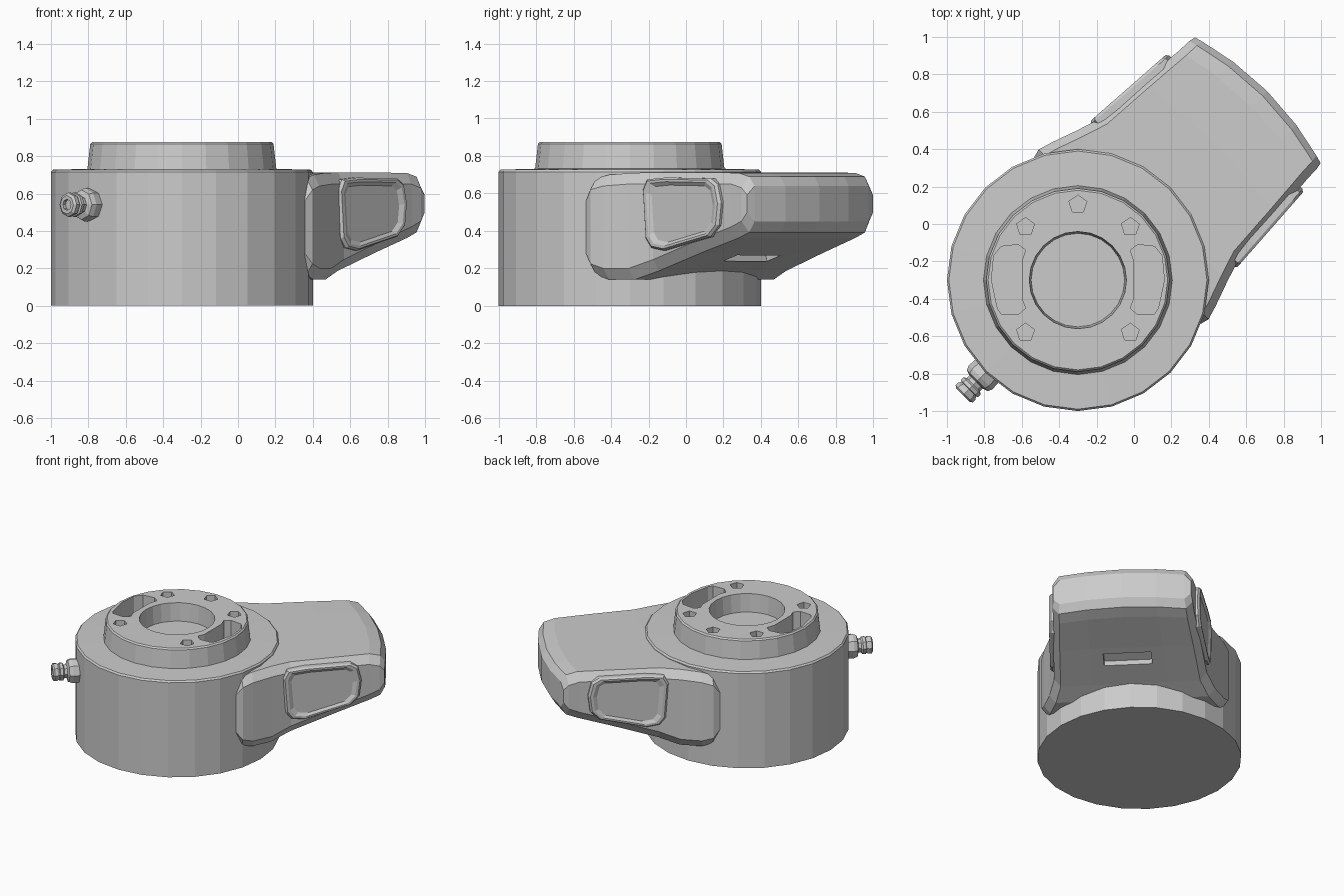
import bpy, bmesh, math
from mathutils import Matrix, Vector

if "Cube" in bpy.data.objects:
    bpy.data.objects.remove(bpy.data.objects["Cube"])

BODY = Matrix.Translation((-0.3, -0.3, 0))          # axis of the round body
ARM = BODY @ Matrix.Rotation(math.radians(45), 4, 'Z')  # x runs out along the arm


def finish(name, bm, matrix, hidden=False):
    bmesh.ops.recalc_face_normals(bm, faces=bm.faces)
    me = bpy.data.meshes.new(name)
    bm.to_mesh(me)
    bm.free()
    ob = bpy.data.objects.new(name, me)
    ob.matrix_world = matrix
    bpy.context.collection.objects.link(ob)
    if hidden:
        ob.hide_render = True
        ob.display_type = 'WIRE'
    return ob


def lathe(name, profile, matrix):
    """Rings of (radius, z, sides, first angle) joined bottom to top and capped."""
    bm = bmesh.new()
    rings = []
    for r, z, n in profile:
        rings.append([bm.verts.new((r * math.cos(2 * math.pi * i / n),
                                    r * math.sin(2 * math.pi * i / n), z)) for i in range(n)])
    for a, b in zip(rings, rings[1:]):
        for i in range(len(a)):
            j = (i + 1) % len(a)
            bm.faces.new((a[i], a[j], b[j], b[i]))
    bm.faces.new(rings[0])
    bm.faces.new(rings[-1])
    return finish(name, bm, matrix)


def prism(bm, pts, z0, z1):
    lo = [bm.verts.new((x, y, z0)) for x, y in pts]
    hi = [bm.verts.new((x, y, z1)) for x, y in pts]
    bm.faces.new(lo)
    bm.faces.new(hi)
    for i in range(len(pts)):
        j = (i + 1) % len(pts)
        bm.faces.new((lo[i], lo[j], hi[j], hi[i]))


def cut(target, cutter):
    m = target.modifiers.new("cut", 'BOOLEAN')
    m.operation = 'DIFFERENCE'
    m.solver = 'EXACT'
    m.object = cutter


# round body with raised ring and central bore
N = 24
body = lathe("body", [(0.70, 0, N), (0.70, 0.715, N), (0.69, 0.727, N), (0.505, 0.732, N),
                      (0.49, 0.865, N), (0.48, 0.875, N), (0.26, 0.875, N), (0.25, 0.74, N)], BODY)

# side slots and small screw holes in the ring
bm = bmesh.new()
slot = [(.28, .16), (.32, .19), (.41, .18), (.45, .13), (.462, 0), (.43, -.15),
        (.41, -.18), (.32, -.185), (.28, -.15), (.30, -.1), (.30, .1)]
for s in (1, -1):
    prism(bm, [(s * x, y) for x, y in slot], 0.742, 0.95)
for hx, hy in ((-.28, .285), (.28, .285), (0, .405), (-.28, -.28), (.28, -.28)):
    prism(bm, [(hx + .05 * math.cos(2 * math.pi * i / 5 + .3),
                hy + .05 * math.sin(2 * math.pi * i / 5 + .3)) for i in range(5)], 0.79, 0.95)
cut(body, finish("ring_cutter", bm, BODY, hidden=True))

# arm lofted from chamfered sections: u, half width, bottom, top, end bulge
sections = [(0.30, .630, .22, .62, 0), (0.345, .642, .165, .68, 0), (0.42, .62, .14, .70, 0),
            (0.56, .57, .14, .71, 0), (0.70, .525, .187, .712, 0), (1.00, .505, .285, .712, .03),
            (1.25, .485, .362, .71, .06), (1.325, .482, .392, .69, .07), (1.36, .475, .45, .64, .07)]
bm = bmesh.new()
rings = []
for u, w, zb, zt, bulge in sections:
    c = min(0.06, (zt - zb) * 0.25)
    half = [(-w, c), (-w + .045, 0), (-w * .5, 0), (0, 0), (w * .5, 0), (w - .045, 0), (w, c)]
    pts = [(v, zt - d) for v, d in half] + [(v, zb + d) for v, d in reversed(half)]
    rings.append([bm.verts.new((u + bulge * (1 - (v / w) ** 2), v, z)) for v, z in pts])
for a, b in zip(rings, rings[1:]):
    for i in range(14):
        j = (i + 1) % 14
        bm.faces.new((a[i], a[j], b[j], b[i]))
for r in (rings[0], rings[-1]):
    for i in range(6):
        bm.faces.new((r[i], r[i + 1], r[12 - i], r[13 - i]))
arm = finish("arm", bm, ARM)

# recessed slot under the arm
bm = bmesh.new()
bmesh.ops.create_cube(bm, size=1, matrix=Matrix.Translation((0.92, 0, 0.265))
                      @ Matrix.Rotation(-0.31, 4, 'Y') @ Matrix.Diagonal((0.11, 0.33, 0.07, 1)))
cut(arm, finish("arm_slot_cutter", bm, ARM, hidden=True))

# raised grips with dished centres on both sides of the arm
outline = [(.64, .62), (.67, .675), (.80, .685), (1.12, .68), (1.17, .65), (1.195, .55),
           (1.18, .43), (1.12, .37), (.79, .295), (.70, .31), (.66, .36)]
mid = Vector((0.92, 0.5))
for side, label in ((1, "left"), (-1, "right")):
    bm = bmesh.new()
    rings = []
    for scale, out in ((1.0, -.05), (1.0, .012), (.95, .026), (.88, .026), (.78, .012)):
        ring = []
        for p in outline:
            q = mid + (Vector(p) - mid) * scale
            v = .528 - .065 * (q.x - .65) + out
            ring.append(bm.verts.new((q.x, side * v, q.y)))
        rings.append(ring)
    for a, b in zip(rings, rings[1:]):
        for i in range(len(a)):
            j = (i + 1) % len(a)
            bm.faces.new((a[i], a[j], b[j], b[i]))
    bm.faces.new(rings[0])
    bm.faces.new(rings[-1])
    finish(label + "_grip", bm, ARM)

# small hose fitting on the opposite side of the body
H = 8
axis = ARM @ Matrix.Translation((0, 0, 0.54)) @ Matrix.Rotation(math.radians(-90), 4, 'Y')
lathe("fitting", [(.085, .66, H), (.09, .735, H), (.08, .76, H), (.05, .77, H), (.05, .79, H),
                  (.065, .80, H), (.065, .82, H), (.055, .825, H), (.065, .84, H),
                  (.065, .86, H), (.05, .87, H), (.03, .87, H), (.03, .85, H)], axis)
